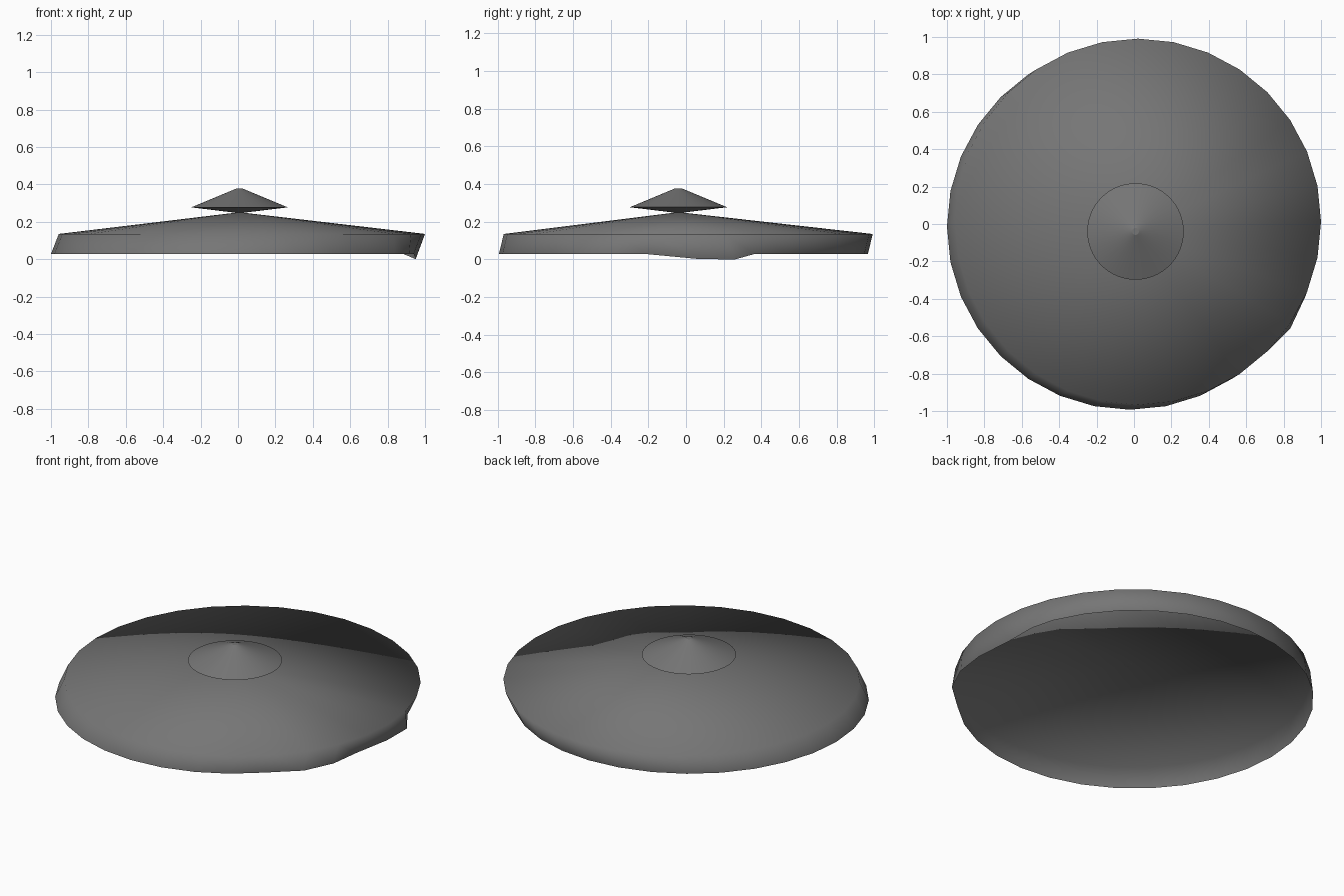
import bpy, bmesh
from math import cos, sin, pi

if "Cube" in bpy.data.objects:
    bpy.data.objects.remove(bpy.data.objects["Cube"])

# Dark grey
grey = bpy.data.materials.new("dark_grey")
grey.diffuse_color = (0.18, 0.18, 0.18, 1)
grey.use_nodes = True
grey.node_tree.nodes["Principled BSDF"].inputs["Base Color"].default_value = grey.diffuse_color


def lathe(name, sections, sides, tweaks=None, cap_top=False, sharp_rings=False):
    """Skin stacked rings given as (cx, cy, z, radius); radius 0 makes a point."""
    bm = bmesh.new()
    rings = []
    for cx, cy, z, r in sections:
        count = sides if r > 0 else 1
        rings.append([bm.verts.new((cx + r * cos(2 * pi * i / sides),
                                    cy + r * sin(2 * pi * i / sides), z))
                      for i in range(count)])
    for a, b in zip(rings, rings[1:]):
        for i in range(sides):
            j = (i + 1) % sides
            if len(a) == 1:
                bm.faces.new((a[0], b[i], b[j]))
            elif len(b) == 1:
                bm.faces.new((a[i], b[0], a[j]))
            else:
                bm.faces.new((a[i], b[i], b[j], a[j]))
    if cap_top:
        bm.faces.new(rings[0])
    for (ring, i), co in (tweaks or {}).items():
        rings[ring][i].co = co
    for f in bm.faces:
        f.smooth = True
    if sharp_rings:  # crisp creases around each ring
        for ring in rings:
            members = set(ring)
            for e in bm.edges:
                if e.verts[0] in members and e.verts[1] in members:
                    e.smooth = False
    me = bpy.data.meshes.new(name)
    bm.to_mesh(me)
    bm.free()
    me.materials.append(grey)
    ob = bpy.data.objects.new(name, me)
    bpy.context.collection.objects.link(ob)
    return ob


# Wide shallow canopy: open underneath, skewed skirt, sagging lip on the right
lathe("canopy",
      [(0.008, -0.04, 0.251, 0),
       (0.021, 0.012, 0.135, 0.979),
       (-0.021, -0.014, 0.028, 0.979)],
      32,
      tweaks={(2, 0): (0.95, 0.07, 0.002), (2, 1): (0.95, 0.26, 0.0),
              (2, 30): (0.915, -0.39, 0.028), (2, 29): (0.835, -0.56, 0.028)})

# Small cap resting on the canopy's peak
lathe("top_cap",
      [(0.008, -0.04, 0.377, 0.018),
       (0.008, -0.04, 0.277, 0.258),
       (0.008, -0.04, 0.248, 0.02),
       (0.008, -0.04, 0.248, 0)],
      64, cap_top=True, sharp_rings=True)
